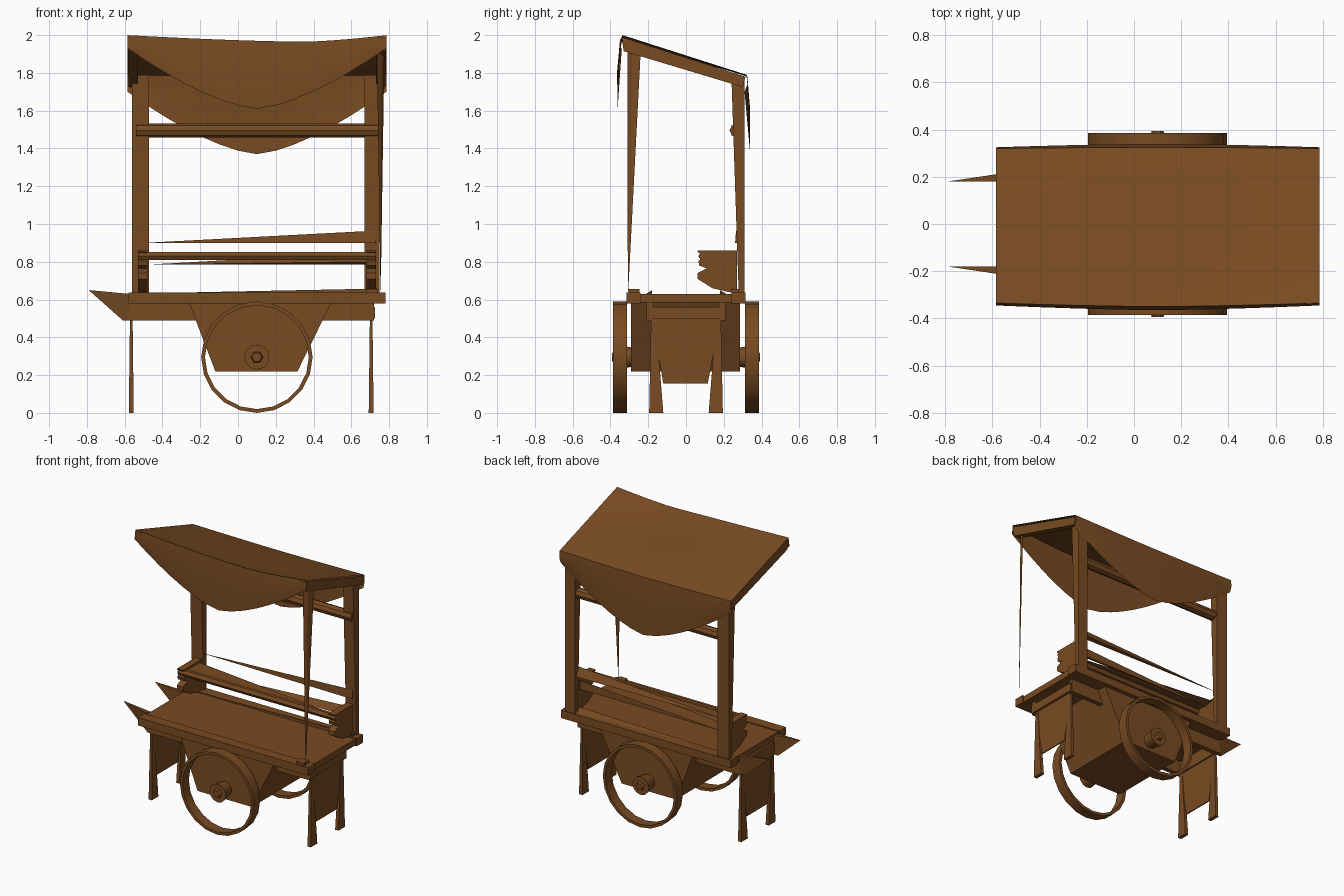
import bpy, bmesh, math

if "Cube" in bpy.data.objects:
    bpy.data.objects.remove(bpy.data.objects["Cube"])

brown = bpy.data.materials.new("warm brown wood")
brown.diffuse_color = (0.19, 0.07, 0.016, 1)
brown.use_nodes = True
brown.node_tree.nodes["Principled BSDF"].inputs["Base Color"].default_value = brown.diffuse_color


def make(name, verts, faces, smooth=False):
    me = bpy.data.meshes.new(name)
    me.from_pydata(verts, [], faces)
    bm = bmesh.new()
    bm.from_mesh(me)
    bmesh.ops.recalc_face_normals(bm, faces=bm.faces)
    bm.to_mesh(me)
    bm.free()
    me.materials.append(brown)
    ob = bpy.data.objects.new(name, me)
    bpy.context.collection.objects.link(ob)
    if smooth:
        bpy.context.view_layer.objects.active = ob
        ob.select_set(True)
        bpy.ops.object.shade_smooth_by_angle(angle=math.radians(40))
        ob.select_set(False)
    return ob


def loft(name, a, b, smooth=False):
    """Closed solid between two matching rings of points."""
    n = len(a)
    faces = [(i, (i + 1) % n, n + (i + 1) % n, n + i) for i in range(n)]
    return make(name, a + b, faces + [tuple(range(n)), tuple(range(n, 2 * n))], smooth)


def prism_y(name, prof, y0, y1):
    return loft(name, [(x, y0, z) for x, z in prof], [(x, y1, z) for x, z in prof])


def prism_x(name, prof, x0, x1):
    return loft(name, [(x0, y, z) for y, z in prof], [(x1, y, z) for y, z in prof])


def box(name, x0, x1, y0, y1, z0, z1):
    return prism_x(name, [(y0, z0), (y1, z0), (y1, z1), (y0, z1)], x0, x1)


def bar(name, x0, x1, y, z, r, n=6):
    return prism_x(name, [(y + r * math.cos(math.tau * i / n), z + r * math.sin(math.tau * i / n))
                          for i in range(n)], x0, x1)


def sliver(name, pts):
    return make(name, pts, [(0, 1, 2), (0, 2, 3), (0, 3, 1), (1, 3, 2)])


# Draped canopy: hanging front hem, sloped top, hanging back hem
def sag(x):
    return 1 - abs((x - 0.1) / 0.685) ** 1.5


def dip(x):
    return max(0, 1 - abs((x - 0.35) / (0.94 if x < 0.35 else 0.44)) ** 1.5)


NX = 14
verts, faces = [], []
for i in range(NX + 1):
    x = -0.585 + 1.37 * i / NX
    s, d = sag(x), dip(x)
    col = [(-0.34 - 0.022 * s, 1.93 - 0.32 * s), (-0.345 - 0.02 * s, 1.935 - 0.13 * s),
           (-0.335 - 0.015 * s, 2.0 - 0.035 * d)]
    for k in (0.15, 0.35, 0.6, 0.8):
        col.append((-0.335 + 0.655 * k, 2.0 - 0.21 * k - 0.05 * d * (1 - k)))
    col += [(0.32 + 0.005 * s, 1.79 - 0.01 * s), (0.325 + 0.015 * s, 1.74 - 0.14 * s),
            (0.31 + 0.03 * s, 1.70 - 0.33 * s)]
    verts += [(x, y, z) for y, z in col]
R = len(col)
for i in range(NX):
    for j in range(R - 1):
        a = i * R + j
        faces.append((a, a + 1, a + R + 1, a + R))
canopy = make("canopy", verts, faces, True)

# Sloped roof beams at both ends
roof = [(-0.34, 1.99), (0.315, 1.78), (0.30, 1.725), (-0.33, 1.915)]
prism_x("roof_beam_left", roof, -0.58, -0.53)
prism_x("roof_beam_right", roof, 0.73, 0.78)

# Back posts, tapering toward the deck
for side, x0, x1 in (("left", -0.56, -0.47), ("right", 0.67, 0.75)):
    loft("back_post_" + side,
         [(x0, 0.28, 0.6), (x1, 0.28, 0.6), (x1, 0.31, 0.6), (x0, 0.31, 0.6)],
         [(x0, 0.24, 1.79), (x1, 0.24, 1.79), (x1, 0.31, 1.76), (x0, 0.31, 1.76)])

# Single thin front post, a diagonal blade running to a point
sliver("front_post_right", [(0.755, -0.308, 0.6), (0.735, -0.31, 1.93), (0.775, -0.24, 1.91),
                            (0.76, -0.285, 1.92)])

# Back rails and shelf board
bar("upper_rail", -0.54, 0.74, 0.268, 1.495, 0.037, 8)
bar("lower_rail", -0.53, 0.73, 0.09, 0.83, 0.025)
sliver("slanted_rail", [(-0.5, 0.28, 0.90), (0.73, 0.26, 0.90), (0.73, 0.265, 0.965), (0.73, 0.3, 0.9)])
sliver("shelf_strip", [(-0.48, 0.24, 0.785), (0.68, 0.24, 0.785), (0.68, 0.24, 0.85), (0.68, 0.2, 0.80)])
sliver("shelf_board", [(-0.5, 0.09, 0.845), (-0.5, 0.25, 0.845), (0.7, 0.1, 0.845), (-0.5, 0.17, 0.835)])
sliver("deck_strip", [(-0.4, 0.24, 0.635), (0.74, 0.24, 0.63), (0.74, 0.24, 0.658), (0.74, 0.30, 0.64)])

# Stepped shelf brackets
steps = [(0.06, 0.86), (0.065, 0.85), (0.11, 0.83), (0.065, 0.805), (0.07, 0.78), (0.11, 0.765),
         (0.06, 0.74), (0.06, 0.71), (0.14, 0.66), (0.27, 0.63), (0.27, 0.86)]
prism_x("shelf_bracket_left", steps, -0.53, -0.48)
prism_x("shelf_bracket_right", steps, 0.68, 0.73)

# Deck with edge beams
box("deck", -0.57, 0.77, -0.29, 0.29, 0.585, 0.63)
for side, s in (("front", -1), ("back", 1)):
    ya, yb = sorted((s * 0.24, s * 0.315))
    box("deck_beam_" + side, -0.58, 0.78, ya, yb, 0.58, 0.637)
    ya, yb = sorted((s * 0.245, s * 0.305))
    box("deck_peg_" + side, 0.68, 0.74, ya, yb, 0.6, 0.655)

# Under-deck shafts, swept up to handle points at the left
for side, s in (("front", -1), ("back", 1)):
    box("shaft_" + side, -0.58, 0.72, *sorted((s * 0.175, s * 0.21)), 0.49, 0.585)
    make("handle_" + side,
         [(-0.79, s * 0.18, 0.65), (-0.575, s * 0.18, 0.63), (-0.575, s * 0.212, 0.63),
          (-0.61, s * 0.18, 0.49), (-0.575, s * 0.21, 0.49), (-0.575, s * 0.18, 0.49)],
         [(0, 1, 2), (0, 2, 4, 3), (0, 3, 5, 1), (1, 5, 4, 2), (3, 4, 5)])
box("end_rail_right", 0.69, 0.725, -0.21, 0.20, 0.5, 0.56)
box("end_rail_left", -0.58, -0.55, -0.21, 0.21, 0.49, 0.58)

# Legs narrowing upward, with a tapered panel between each pair
for side, x in (("left", -0.565), ("right", 0.705)):
    prism_x("leg_panel_" + side, [(-0.18, 0.5), (0.18, 0.5), (0.115, 0.155), (-0.12, 0.155)],
            x - 0.004, x + 0.004)
    for end, s in (("front", -1), ("back", 1)):
        loft("leg_%s_%s" % (side, end),
             [(x + a, s * b, 0.0) for a, b in ((-0.013, 0.195), (0.013, 0.195), (0.013, 0.12), (-0.013, 0.12))],
             [(x + a, s * b, 0.5) for a, b in ((-0.007, 0.185), (0.007, 0.185), (0.007, 0.16), (-0.007, 0.16))])

# Tapered storage bin
prism_y("storage_bin", [(-0.26, 0.585), (0.495, 0.585), (0.315, 0.22), (-0.12, 0.22)], -0.29, 0.285)


# Wheels: open rim, hub and axle cap
def ring(r, y, n):
    return [(0.1 + r * math.cos(math.tau * i / n), y, 0.295 + r * math.sin(math.tau * i / n))
            for i in range(n)]


N = 20
for side, s in (("front", -1), ("back", 1)):
    ya, yb = s * 0.312, s * 0.386
    pts = ring(0.295, ya, N) + ring(0.295, yb, N) + ring(0.275, yb, N) + ring(0.275, ya, N)
    rim = [(k * N + i, k * N + (i + 1) % N, (k + 1) % 4 * N + (i + 1) % N, (k + 1) % 4 * N + i)
           for k in range(4) for i in range(N)]
    make("wheel_rim_" + side, pts, rim, True)
    loft("wheel_hub_" + side, ring(0.05, s * 0.28, 12), ring(0.066, s * 0.375, 12), True)
    loft("axle_cap_" + side, ring(0.035, s * 0.37, 6), ring(0.025, s * 0.393, 6))
